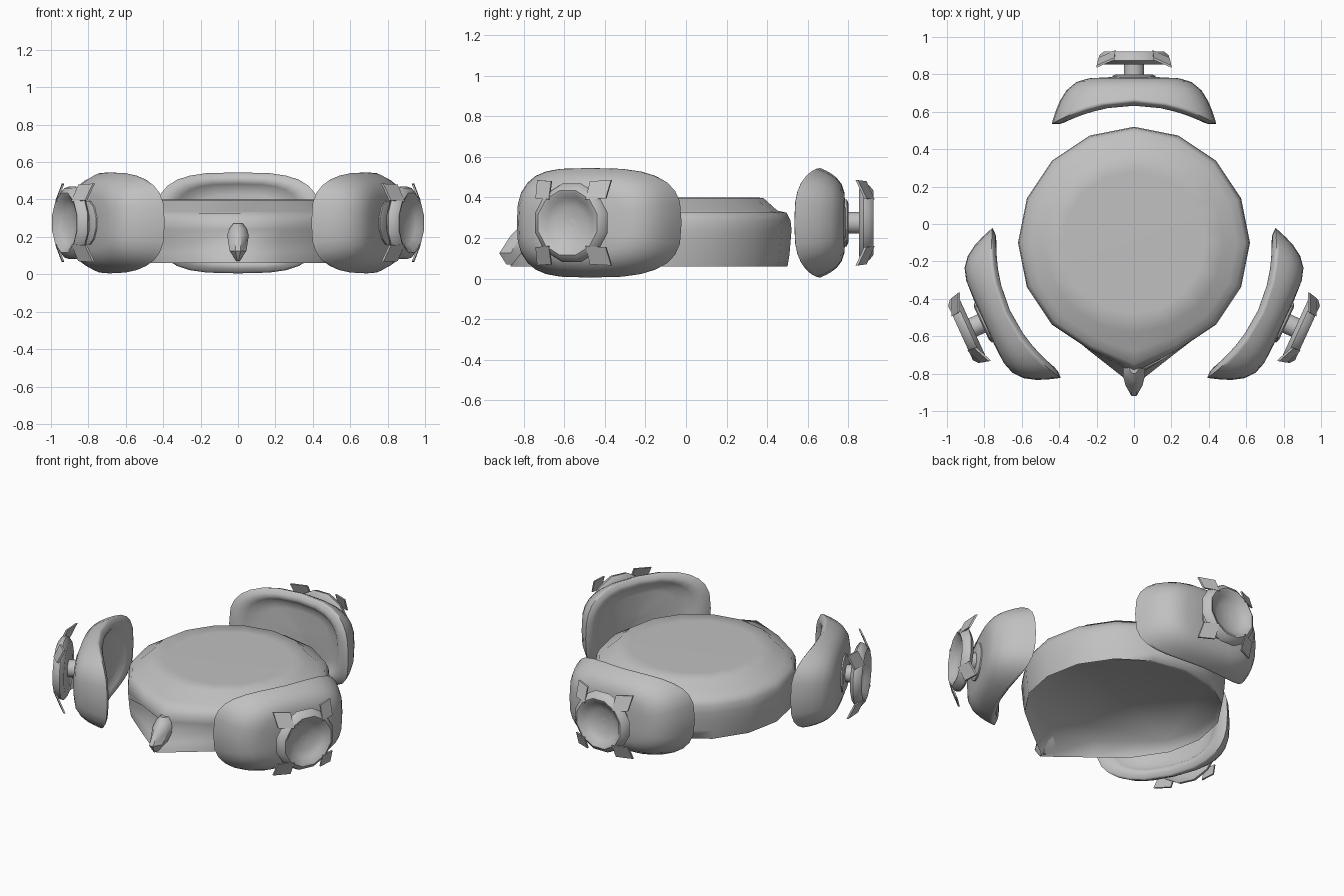
import bpy, bmesh, math
from mathutils import Matrix, Vector

cube = bpy.data.objects.get("Cube")
if cube:
    bpy.data.objects.remove(cube, do_unlink=True)

grey = bpy.data.materials.new("plain grey")
grey.use_nodes = True
GREY = (0.53, 0.53, 0.53, 1)
grey.diffuse_color = GREY
grey.node_tree.nodes["Principled BSDF"].inputs["Base Color"].default_value = GREY


def finish(bm, name, angle, matrix=None):
    bmesh.ops.recalc_face_normals(bm, faces=bm.faces)
    mesh = bpy.data.meshes.new(name)
    bm.to_mesh(mesh)
    bm.free()
    mesh.materials.append(grey)
    obj = bpy.data.objects.new(name, mesh)
    bpy.context.collection.objects.link(obj)
    if matrix:
        obj.matrix_world = matrix
    bpy.ops.object.select_all(action='DESELECT')
    obj.select_set(True)
    bpy.context.view_layer.objects.active = obj
    if angle:
        bpy.ops.object.shade_smooth_by_angle(angle=math.radians(angle))
    return obj


def loft(name, rings, angle=40, matrix=None):
    """Skin a stack of closed rings and cap both ends."""
    bm = bmesh.new()
    rows = [[bm.verts.new(p) for p in ring] for ring in rings]
    n = len(rows[0])
    for a, b in zip(rows, rows[1:]):
        for i in range(n):
            j = (i + 1) % n
            bm.faces.new((a[i], a[j], b[j], b[i]))
    bm.faces.new(rows[0])
    bm.faces.new(rows[-1])
    return finish(bm, name, angle, matrix)


# Hull: sixteen-sided disc drawn out to a point at the front
# radius, height, forward pull of the point, dent beside the point
HULL = [(0.60, 0.06, 0.165, -0.025), (0.61, 0.12, 0.14, 0.0), (0.615, 0.18, 0.105, 0.05),
        (0.62, 0.24, 0.075, 0.0), (0.615, 0.285, 0.06, 0), (0.595, 0.325, 0.055, 0),
        (0.55, 0.335, 0.03, 0), (0.48, 0.398, 0, 0), (0.38, 0.40, 0, 0)]


def hull_ring(radius, z, pull, dent, slope=0.0):
    ring = []
    for i in range(16):
        a = math.tau * i / 16
        r = radius
        if i == 12:
            r += pull
        elif i in (11, 13):
            r -= dent
        y = -0.1 + r * math.sin(a)
        ring.append((r * math.cos(a), y, z + slope * (0.48 - y)))
    return ring


# The underside rises from the back rim to a shallow recess at the front
underside = [hull_ring(0.575, 0.062, 0.08, 0, 0.085)]
loft("hull", underside + [hull_ring(*row) for row in HULL], 95)

# Beak: stacked six-sided sections at the point of the hull
# height, half width, front, back
BEAK = [(0.07, 0.008, -0.885, -0.84), (0.125, 0.045, -0.92, -0.78),
        (0.21, 0.058, -0.865, -0.74), (0.245, 0.045, -0.83, -0.74),
        (0.272, 0.025, -0.80, -0.745)]
loft("beak", [[(w, f * 0.6 + b * 0.4, z), (w, b, z), (-w, b, z),
               (-w, f * 0.6 + b * 0.4, z), (-w * 0.3, f, z), (w * 0.3, f, z)]
              for z, w, f, b in BEAK], 40)


# Pods: curved cushions facing the hull; local y points outward
def pod_ring(s, outer):
    ring = []
    for i in range(28):
        a = math.tau * i / 28
        c, d = math.cos(a), math.sin(a)
        x = s * 0.44 * math.copysign(abs(c) ** 0.64, c)
        z = s * 0.27 * math.copysign(abs(d) ** 0.64, d)
        rim = 0.13 - 0.125 * (x / 0.44) ** 2
        if outer:
            y = rim + (0.255 - rim) * (1 - s ** 5.5)
        else:
            # Rolled lip around a shallow hollow
            y = rim - 0.028 * math.sin(math.pi * min(1, (1 - s) / 0.3))
        ring.append((x, y, z))
    return ring


def circle(radius, y, sides):
    return [(radius * math.cos(math.tau * (i + 0.5) / sides), y,
             radius * math.sin(math.tau * (i + 0.5) / sides)) for i in range(sides)]


def claws(name, matrix):
    """Four square plates sloping back toward the pod at the nozzle corners."""
    bm = bmesh.new()
    for sx in (-1, 1):
        for sz in (-1, 1):
            corners = [(0.10, 0.115), (0.19, 0.12), (0.20, 0.21), (0.105, 0.205)]
            layers = []
            for lift in (0, 0.012):
                layers.append([bm.verts.new((sx * x, 0.478 + lift - 0.42 * (x + z), sz * z))
                               for x, z in corners])
            low, high = layers
            bm.faces.new(low)
            bm.faces.new(high)
            for i in range(4):
                j = (i + 1) % 4
                bm.faces.new((low[i], low[j], high[j], high[i]))
    finish(bm, name, 0, matrix)


def thruster(prefix, centre, turn):
    m = Matrix.Translation(Vector(centre)) @ Matrix.Rotation(math.radians(turn), 4, 'Z')
    inner = [pod_ring(s, False) for s in (0.02, 0.3, 0.55, 0.7, 0.77, 0.84, 0.91, 0.97)]
    outer = [pod_ring(s, True) for s in (1, 0.985, 0.95, 0.9, 0.82, 0.7, 0.55, 0.3, 0.02)]
    loft(prefix + "_pod", inner + outer, 80, m)
    loft(prefix + "_collar", [circle(r, y, 12) for r, y in
                              ((0.12, 0.24), (0.12, 0.262), (0.10, 0.27))], 30, m)
    loft(prefix + "_shaft", [circle(0.055, y, 12) for y in (0.25, 0.335)], 40, m)
    # Dished nozzle
    loft(prefix + "_nozzle", [circle(r, y, 12) for r, y in
                              ((0.06, 0.322), (0.17, 0.322), (0.20, 0.345), (0.192, 0.372),
                               (0.165, 0.393), (0.15, 0.388), (0.125, 0.362),
                               (0.08, 0.342), (0.01, 0.334))], 50, m)
    claws(prefix + "_claws", m)


thruster("back", (0, 0.53, 0.275), 0)
for side, sign in (("left", 1), ("right", -1)):
    thruster(side, (sign * 0.57, -0.42, 0.275), -114.5 * sign)
